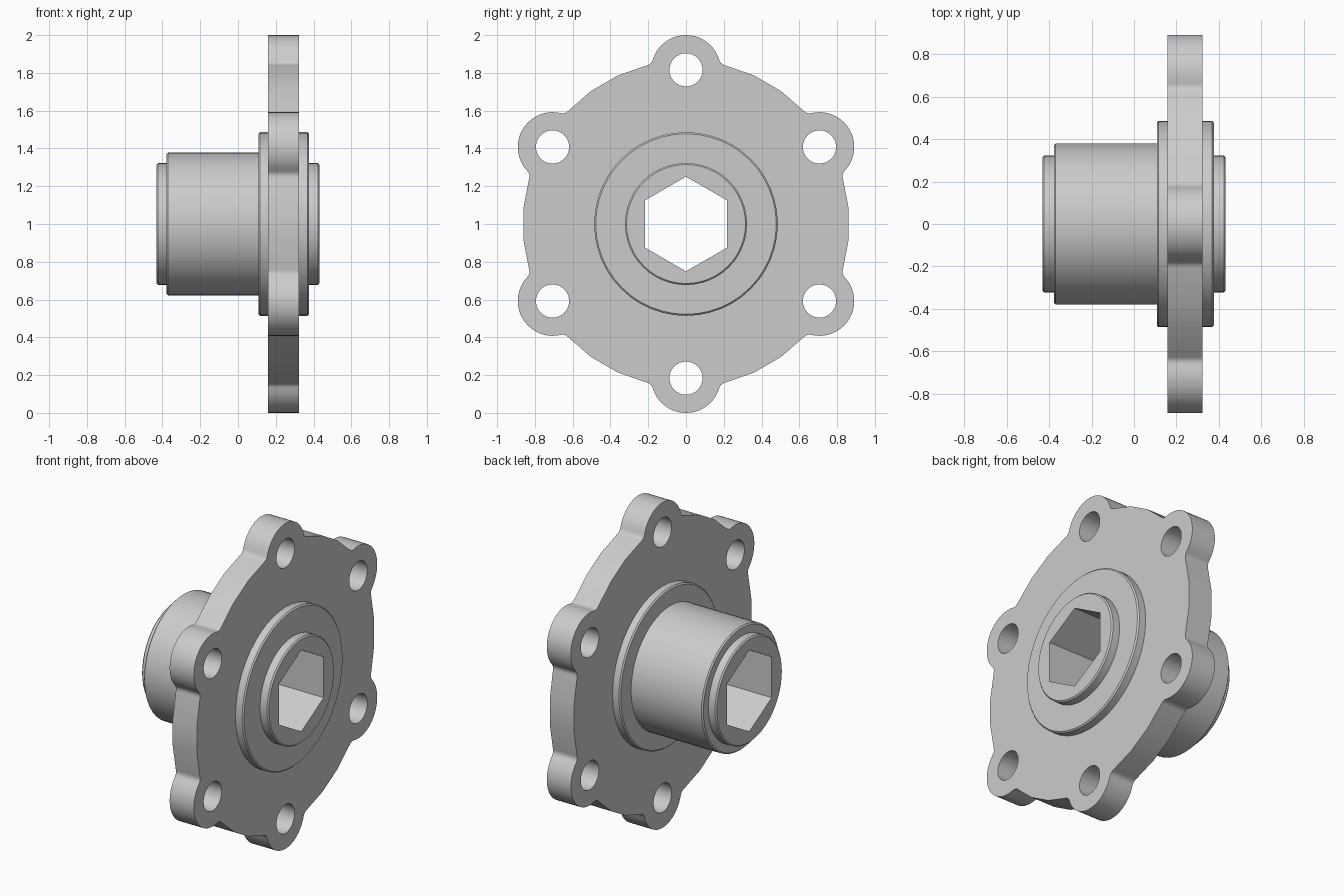
import bpy, bmesh
from math import sin, cos, acos, atan2, pi, radians, hypot

cube = bpy.data.objects.get("Cube")
if cube:
    bpy.data.objects.remove(cube, do_unlink=True)

AXIS_Z = 1.0
LOBES = 6
STEP = 2 * pi / LOBES

grey = bpy.data.materials.new("machined grey")
grey.use_nodes = True
grey.diffuse_color = (0.6, 0.6, 0.6, 1)
grey.node_tree.nodes["Principled BSDF"].inputs["Base Color"].default_value = (0.6, 0.6, 0.6, 1)


def finish(name, bm):
    bmesh.ops.recalc_face_normals(bm, faces=bm.faces)
    mesh = bpy.data.meshes.new(name)
    bm.to_mesh(mesh)
    bm.free()
    mesh.materials.append(grey)
    obj = bpy.data.objects.new(name, mesh)
    bpy.context.collection.objects.link(obj)
    bpy.ops.object.select_all(action='DESELECT')
    obj.select_set(True)
    bpy.context.view_layer.objects.active = obj
    bpy.ops.object.shade_smooth_by_angle(angle=radians(30))


def arc(cx, cy, r, start, end, n):
    """Points of an arc, both ends included."""
    angles = [start + (end - start) * i / n for i in range(n + 1)]
    return [(cx + r * cos(a), cy + r * sin(a)) for a in angles]


def circle(cx, cy, r, n):
    return arc(cx, cy, r, 0, 2 * pi, n)[:-1]


def turned(points, a):
    return [(u * cos(a) - v * sin(a), u * sin(a) + v * cos(a)) for u, v in points]


# Stepped hub: chamfered turned profile with a hexagonal bore
def hub(segments=48, chamfer=0.008, apothem=0.217):
    steps = [(-0.431, -0.378, 0.323), (-0.378, 0.108, 0.379),
             (0.108, 0.376, 0.486), (0.376, 0.431, 0.323)]
    profile = []
    for i, (x0, x1, r) in enumerate(steps):
        below_prev = i > 0 and steps[i - 1][2] > r
        below_next = i < len(steps) - 1 and steps[i + 1][2] > r
        profile += [(x0, r)] if below_prev else [(x0, r - chamfer), (x0 + chamfer, r)]
        profile += [(x1, r)] if below_next else [(x1 - chamfer, r), (x1, r - chamfer)]
    bm = bmesh.new()
    columns = []
    for i in range(segments):
        a = 2 * pi * i / segments
        bore = apothem / cos((a + STEP / 2) % STEP - STEP / 2)
        section = profile + [(profile[-1][0], bore), (profile[0][0], bore)]
        columns.append([bm.verts.new((x, r * cos(a), AXIS_Z + r * sin(a))) for x, r in section])
    for i, col in enumerate(columns):
        nxt = columns[(i + 1) % segments]
        for j in range(len(col)):
            k = (j + 1) % len(col)
            bm.faces.new((col[j], col[k], nxt[k], nxt[j]))
    finish("hub", bm)


# Bolt flange: disc with six filleted lobes and bolt holes
def flange(x0=0.159, x1=0.323, disc=0.865, pitch=0.816, lobe=0.184, fillet=0.04, hole=0.088):
    d, e = disc + fillet, lobe + fillet
    a = acos((d * d + pitch * pitch - e * e) / (2 * d * pitch))
    fu, fv = d * cos(a), d * sin(a)
    t = atan2(fv, fu - pitch)
    sector = arc(fu, -fv, fillet, pi - a, pi - t, 4)
    sector += arc(pitch, 0, lobe, -t, t, 20)[1:]
    sector += arc(fu, fv, fillet, pi + t, pi + a, 4)[1:]
    sector += arc(0, 0, disc, a, STEP - a, 3)[1:-1]
    outline, holes = [], []
    for k in range(LOBES):
        turn = pi / 2 + k * STEP
        outline += turned(sector, turn)
        holes.append(turned(circle(pitch, 0, hole, 32), turn))
    bm = bmesh.new()
    for loop in [outline, circle(0, 0, 0.43, 48)] + holes:
        verts = [bm.verts.new((x0, u, AXIS_Z + v)) for u, v in loop]
        for i, v in enumerate(verts):
            bm.edges.new((v, verts[(i + 1) % len(verts)]))
    bmesh.ops.triangle_fill(bm, use_beauty=True, edges=bm.edges[:], normal=(1, 0, 0))
    out = bmesh.ops.extrude_face_region(bm, geom=bm.faces[:], use_keep_orig=True)
    moved = [g for g in out["geom"] if isinstance(g, bmesh.types.BMVert)]
    bmesh.ops.translate(bm, vec=(x1 - x0, 0, 0), verts=moved)
    finish("bolt_flange", bm)


hub()
flange()
